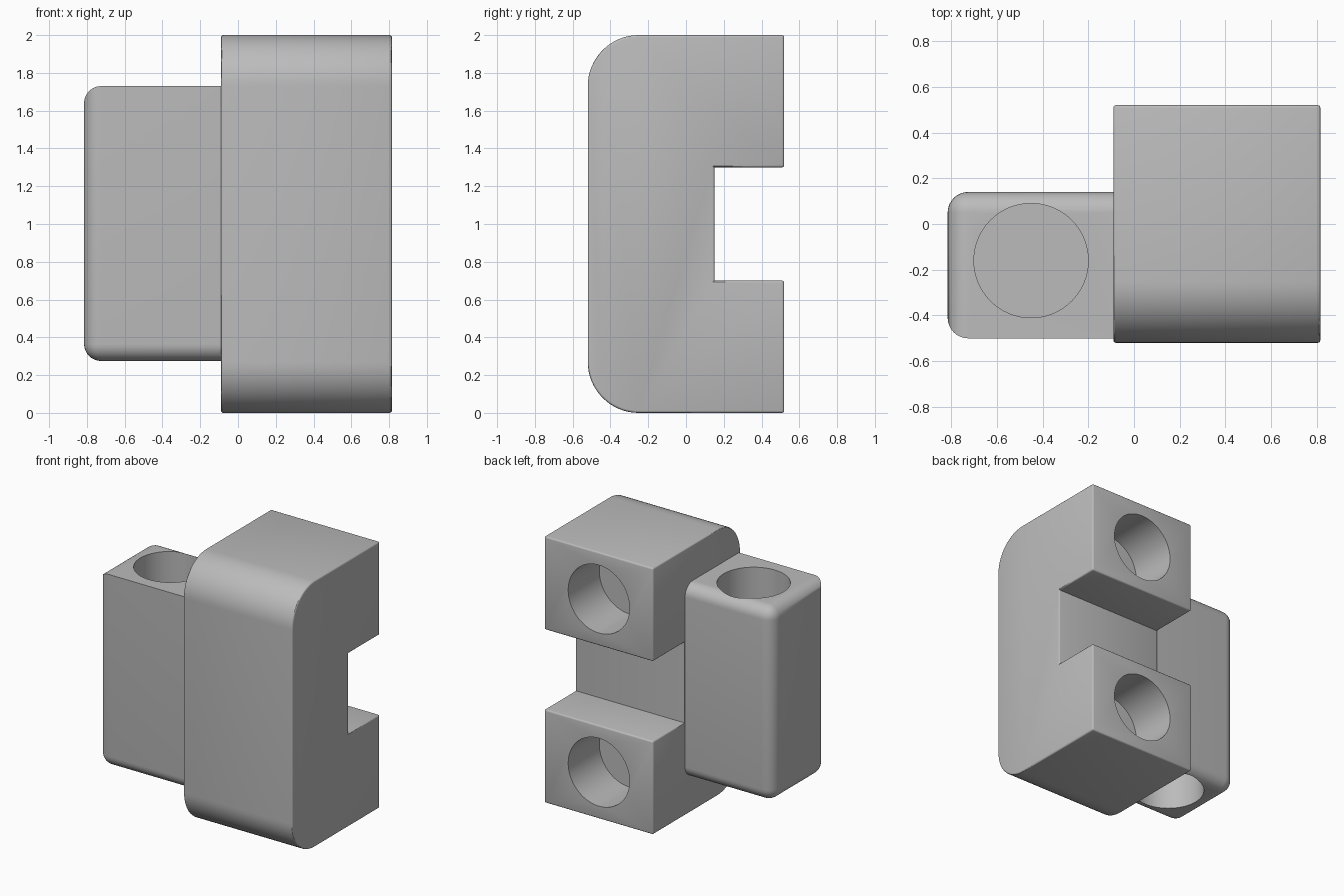
import bpy, bmesh, math
from mathutils import Vector

cube = bpy.data.objects.get("Cube")
if cube:
    bpy.data.objects.remove(cube, do_unlink=True)

grey = bpy.data.materials.new("plain grey")
grey.use_nodes = True
colour = (0.5, 0.5, 0.5, 1)
grey.diffuse_color = colour
grey.node_tree.nodes["Principled BSDF"].inputs["Base Color"].default_value = colour


def finish(bm, name):
    bmesh.ops.recalc_face_normals(bm, faces=bm.faces)
    mesh = bpy.data.meshes.new(name)
    bm.to_mesh(mesh)
    bm.free()
    mesh.materials.append(grey)
    obj = bpy.data.objects.new(name, mesh)
    bpy.context.collection.objects.link(obj)
    return obj


def select_only(obj):
    bpy.ops.object.select_all(action="DESELECT")
    obj.select_set(True)
    bpy.context.view_layer.objects.active = obj


def drill(obj, centre, axis, radius, depth):
    """Cut a flat-bottomed hole at centre, going in against the outward axis."""
    axis = Vector(axis)
    over = 0.1
    bpy.ops.mesh.primitive_cylinder_add(
        vertices=64, radius=radius, depth=depth + over,
        location=Vector(centre) - axis * (depth - over) / 2,
        rotation=axis.to_track_quat("Z", "Y").to_euler())
    cutter = bpy.context.object
    cutter.name = "hole_cutter"
    cutter.hide_render = True
    cutter.data.materials.append(grey)
    select_only(obj)
    mod = obj.modifiers.new("hole", "BOOLEAN")
    mod.operation = "DIFFERENCE"
    mod.solver = "EXACT"
    mod.object = cutter
    bpy.ops.object.modifier_apply(modifier=mod.name)
    bpy.data.objects.remove(cutter, do_unlink=True)


def smooth(obj):
    select_only(obj)
    bpy.ops.object.shade_smooth_by_angle(angle=math.radians(30))


# Main block: C-shaped side profile with rounded front corners, pushed along x
front, back, floor, r = -0.52, 0.52, 0.15, 0.27
profile = [(back, 0), (back, 0.7), (floor, 0.7), (floor, 1.3), (back, 1.3), (back, 2)]
for cz, start in ((2 - r, 90), (r, 180)):
    for i in range(17):
        a = math.radians(start + 90 * i / 16)
        profile.append((front + r + r * math.cos(a), cz + r * math.sin(a)))
bm = bmesh.new()
cap = bm.faces.new([bm.verts.new((-0.09, y, z)) for y, z in profile])
side = bmesh.ops.extrude_face_region(bm, geom=[cap])["geom"]
bmesh.ops.translate(bm, vec=(0.905, 0, 0),
                    verts=[v for v in side if isinstance(v, bmesh.types.BMVert)])
bmesh.ops.recalc_face_normals(bm, faces=bm.faces)
sharp = [e for e in bm.edges if e.is_convex and e.calc_face_angle() > 0.6]
bmesh.ops.bevel(bm, geom=sharp, offset=0.012, segments=3, profile=0.5, affect="EDGES")
main_block = finish(bm, "main_block")

# Blind holes in the two back arms
for z in (0.35, 1.65):
    drill(main_block, (0.36, back, z), (0, 1, 0), 0.255, 0.37)
smooth(main_block)

# Side block: rounded box, sharp along its top front edge and where it joins
lo, hi = Vector((-0.815, -0.5, 0.275)), Vector((-0.06, 0.14, 1.73))
bm = bmesh.new()
bmesh.ops.create_cube(bm, size=1)
for v in bm.verts:
    v.co = [h if c > 0 else l for c, l, h in zip(v.co, lo, hi)]
rounded = []
for e in bm.edges:
    mid = (e.verts[0].co + e.verts[1].co) / 2
    joins = abs(mid.x - hi.x) < 0.01
    top_front = abs(mid.y - lo.y) < 0.01 and abs(mid.z - hi.z) < 0.01
    if not joins and not top_front:
        rounded.append(e)
bmesh.ops.bevel(bm, geom=rounded, offset=0.09, segments=8, profile=0.5, affect="EDGES")
side_block = finish(bm, "side_block")

# Blind holes in its top and bottom
for z, up in ((hi.z, 1), (lo.z, -1)):
    drill(side_block, (-0.45, -0.16, z), (0, 0, up), 0.25, 0.4)
smooth(side_block)
